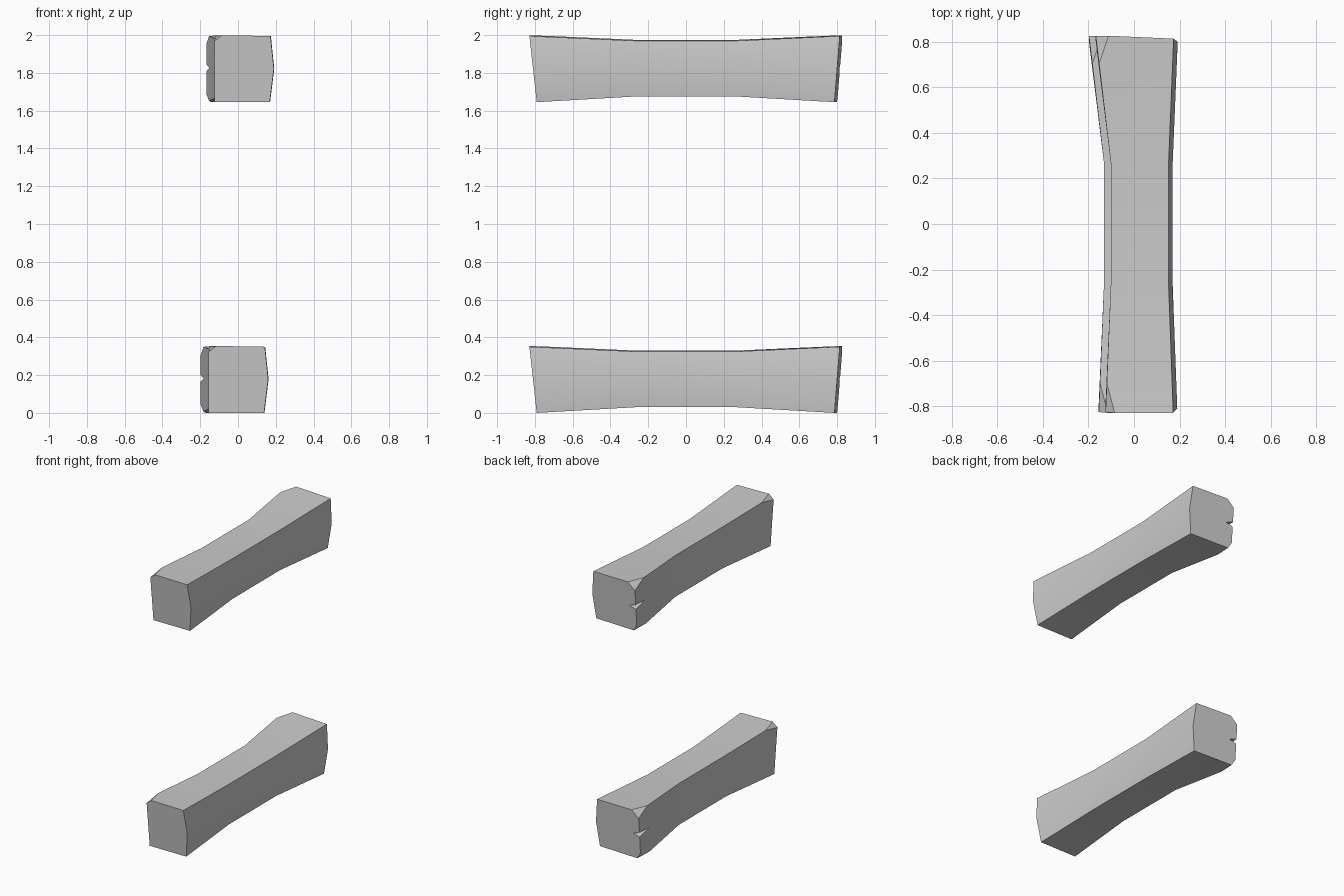
import bpy
import bmesh
from mathutils import Vector

cube = bpy.data.objects.get("Cube")
if cube:
    bpy.data.objects.remove(cube, do_unlink=True)

# Single grey material
grey = bpy.data.materials.new("grey")
grey.use_nodes = True
colour = (0.6, 0.6, 0.6, 1)
grey.diffuse_color = colour
grey.node_tree.nodes["Principled BSDF"].inputs["Base Color"].default_value = colour


def add_object(name, bm):
    bmesh.ops.recalc_face_normals(bm, faces=bm.faces[:])
    mesh = bpy.data.meshes.new(name)
    bm.to_mesh(mesh)
    bm.free()
    mesh.materials.append(grey)
    obj = bpy.data.objects.new(name, mesh)
    bpy.context.collection.objects.link(obj)
    return obj


def ring(bm, y, left, right, low, high, lean=0.0, skew=0.0):
    """Six-point cross-section with a bowed right side; ends lean and skew."""
    mid = (low + high) / 2
    points = [(left, high), (right - 0.018, high - 0.005), (right, mid),
              (right - 0.022, low), (left, low), (left, mid)]
    verts = []
    for x, z in points:
        shift = lean * (z - mid) - (skew if x > 0 else 0)
        verts.append(bm.verts.new((x, y + shift, z)))
    return verts


def chop_corner(bm, a, b, c):
    """Slice off the corner outside the plane through three points."""
    a, b, c = Vector(a), Vector(b), Vector(c)
    normal = (b - a).cross(c - a).normalized()
    if normal.dot(Vector((0, 0, 0.18)) - a) > 0:
        normal.negate()
    bmesh.ops.bisect_plane(bm, geom=bm.verts[:] + bm.edges[:] + bm.faces[:],
                           plane_co=a, plane_no=normal, clear_outer=True)
    bmesh.ops.holes_fill(bm, edges=[e for e in bm.edges if e.is_boundary], sides=0)


def make_beam(name, location):
    bm = bmesh.new()

    # Waisted body, lofted through four sections
    rings = [ring(bm, -0.81, -0.125, 0.19, 0.005, 0.36, lean=-0.11),
             ring(bm, -0.27, -0.102, 0.17, 0.035, 0.335),
             ring(bm, 0.27, -0.102, 0.17, 0.035, 0.335),
             ring(bm, 0.815, -0.168, 0.192, 0.005, 0.36, lean=0.08, skew=0.015)]
    for r, s in zip(rings, rings[1:]):
        for i in range(6):
            j = (i + 1) % 6
            bm.faces.new((r[i], r[j], s[j], s[i]))
    for r in (rings[0], rings[-1]):
        bm.faces.new((r[0], r[1], r[2], r[5]))
        bm.faces.new((r[5], r[2], r[3], r[4]))
    bmesh.ops.recalc_face_normals(bm, faces=bm.faces[:])

    # Chipped corners
    chop_corner(bm, (-0.085, -0.825, 0.36), (-0.125, -0.82, 0.33), (-0.12, -0.69, 0.355))
    chop_corner(bm, (-0.11, 0.83, 0.36), (-0.168, 0.825, 0.31), (-0.145, 0.73, 0.355))
    chop_corner(bm, (-0.14, 0.80, 0.005), (-0.168, 0.80, 0.05), (-0.15, 0.71, 0.01))
    beam = add_object(name, bm)

    # Wedge split in the back end
    bm = bmesh.new()
    for p in [(-0.096, 0.86, 0.187), (-0.19, 0.565, 0.187),
              (-0.25, 0.86, 0.232), (-0.25, 0.86, 0.142)]:
        bm.verts.new(p)
    bmesh.ops.convex_hull(bm, input=bm.verts[:])
    cutter = add_object("split_cutter", bm)
    cutter.hide_render = True
    split = beam.modifiers.new("split", 'BOOLEAN')
    split.operation = 'DIFFERENCE'
    split.solver = 'EXACT'
    split.object = cutter
    bpy.ops.object.select_all(action='DESELECT')
    beam.select_set(True)
    bpy.context.view_layer.objects.active = beam
    bpy.ops.object.modifier_apply(modifier=split.name)
    bpy.data.objects.remove(cutter, do_unlink=True)

    bpy.ops.object.shade_smooth_by_angle()
    beam.location = location


make_beam("lower_beam", (-0.03, 0, -0.005))
make_beam("upper_beam", (0, 0, 1.64))
